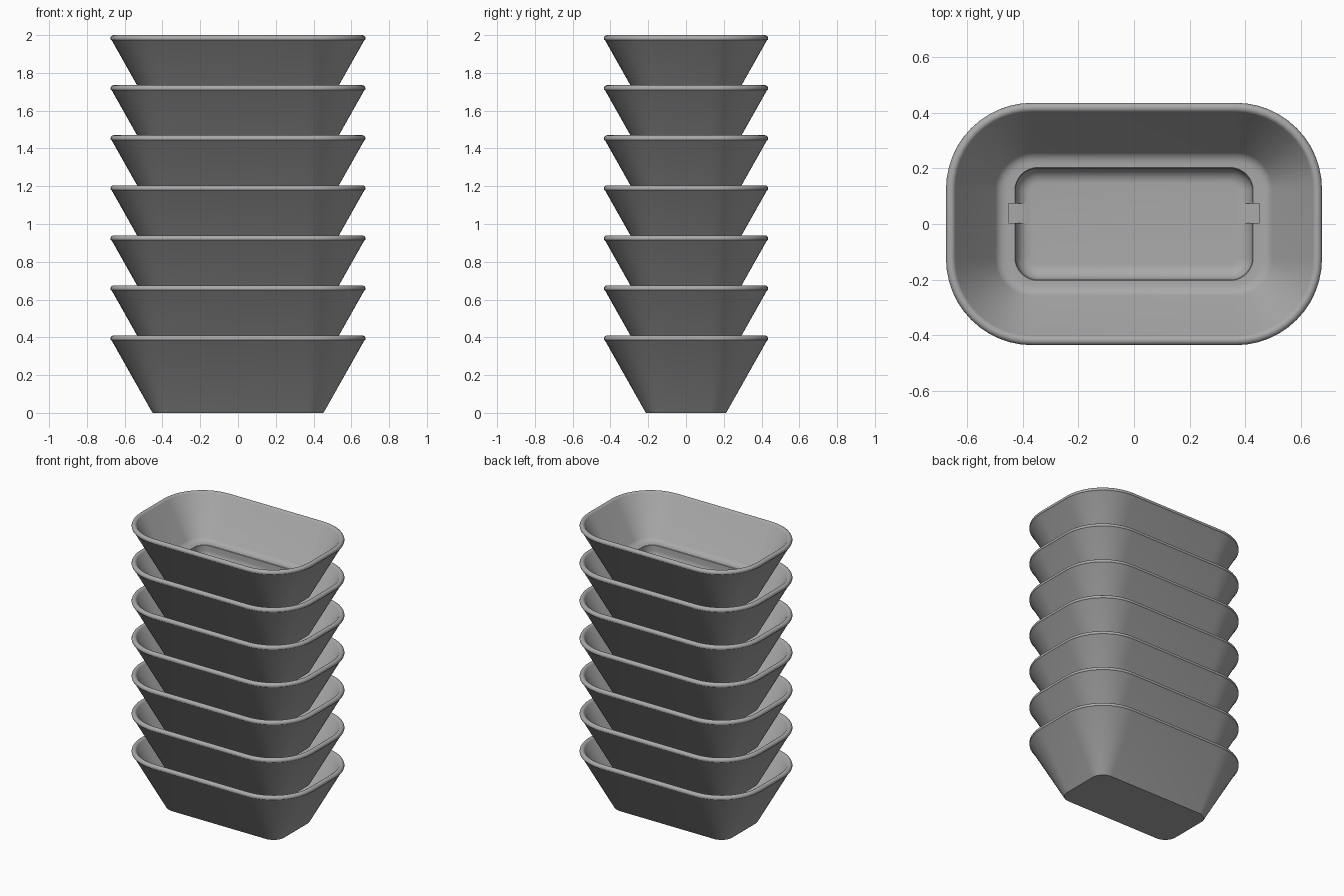
import bpy, bmesh, math

if "Cube" in bpy.data.objects:
    bpy.data.objects.remove(bpy.data.objects["Cube"])

COUNT, PITCH, HEIGHT = 7, 0.265, 0.41
SEGMENTS = 12

grey = bpy.data.materials.new("plain grey")
grey.use_nodes = True
colour = (0.4, 0.4, 0.4, 1)
grey.diffuse_color = colour
grey.node_tree.nodes["Principled BSDF"].inputs["Base Color"].default_value = colour


def ring(bm, core_x, core_y, radius, z):
    """Rounded rectangle: corner centres at the core, grown by the radius."""
    verts = []
    for quarter, (sx, sy) in enumerate([(1, 1), (-1, 1), (-1, -1), (1, -1)]):
        for i in range(SEGMENTS + 1):
            a = (quarter + i / SEGMENTS) * math.pi / 2
            verts.append(bm.verts.new((sx * core_x + radius * math.cos(a),
                                       sy * core_y + radius * math.sin(a), z)))
    return verts


# Section from the base, up the outside, over the rim and down to the ledge
section = [(0.085, 0), (0.09, 0.004), (0.303, 0.382)]
for step in range(9):
    a = math.radians(-25 + step * 22.5)
    section.append((0.2925 + 0.0175 * math.cos(a), HEIGHT - 0.0175 + 0.0175 * math.sin(a)))
section += [(0.132, 0.15), (0.123, 0.14), (0.11, 0.133), (0.095, 0.13)]

# Recess in the base: straight wall with a wide fillet to the floor
FLOOR, FILLET = 0.035, 0.055
recess = [(0.083, 0.13), (0.08, 0.127)]
for step in range(9):
    a = step / 8 * math.pi / 2
    recess.append((0.08 - FILLET * (1 - math.cos(a)), FLOOR + FILLET * (1 - math.sin(a))))

bm = bmesh.new()
rings = [ring(bm, 0.365, 0.125, r, z) for r, z in section]
rings += [ring(bm, 0.345, 0.12, r, z) for r, z in recess]
for low, high in zip(rings, rings[1:]):
    for i in range(len(low)):
        j = (i + 1) % len(low)
        bm.faces.new((low[i], low[j], high[j], high[i]))
bm.faces.new(rings[0][::-1])
bm.faces.new(rings[-1])
bmesh.ops.recalc_face_normals(bm, faces=bm.faces)
mesh = bpy.data.meshes.new("dish")
bm.to_mesh(mesh)
bm.free()
mesh.materials.append(grey)
dish = bpy.data.objects.new("dish_1", mesh)
bpy.context.collection.objects.link(dish)

# Small slots cut through the ledge at both ends of the recess
for side in (-1, 1):
    bpy.ops.mesh.primitive_cube_add(size=1, location=(side * 0.4, 0.038, 0.108))
    cutter = bpy.context.object
    cutter.name = "slot_cutter"
    cutter.scale = (0.1, 0.07, 0.14)
    cutter.data.materials.append(grey)
    cut = dish.modifiers.new("slot", 'BOOLEAN')
    cut.operation = 'DIFFERENCE'
    cut.object = cutter
    bpy.context.view_layer.objects.active = dish
    bpy.ops.object.modifier_apply(modifier=cut.name)
    bpy.data.objects.remove(cutter)

bpy.ops.object.select_all(action='DESELECT')
dish.select_set(True)
bpy.context.view_layer.objects.active = dish
bpy.ops.object.shade_smooth_by_angle(angle=math.radians(35))

# Stack of identical dishes
for n in range(1, COUNT):
    copy = dish.copy()
    copy.name = f"dish_{n + 1}"
    copy.location.z = n * PITCH
    bpy.context.collection.objects.link(copy)
